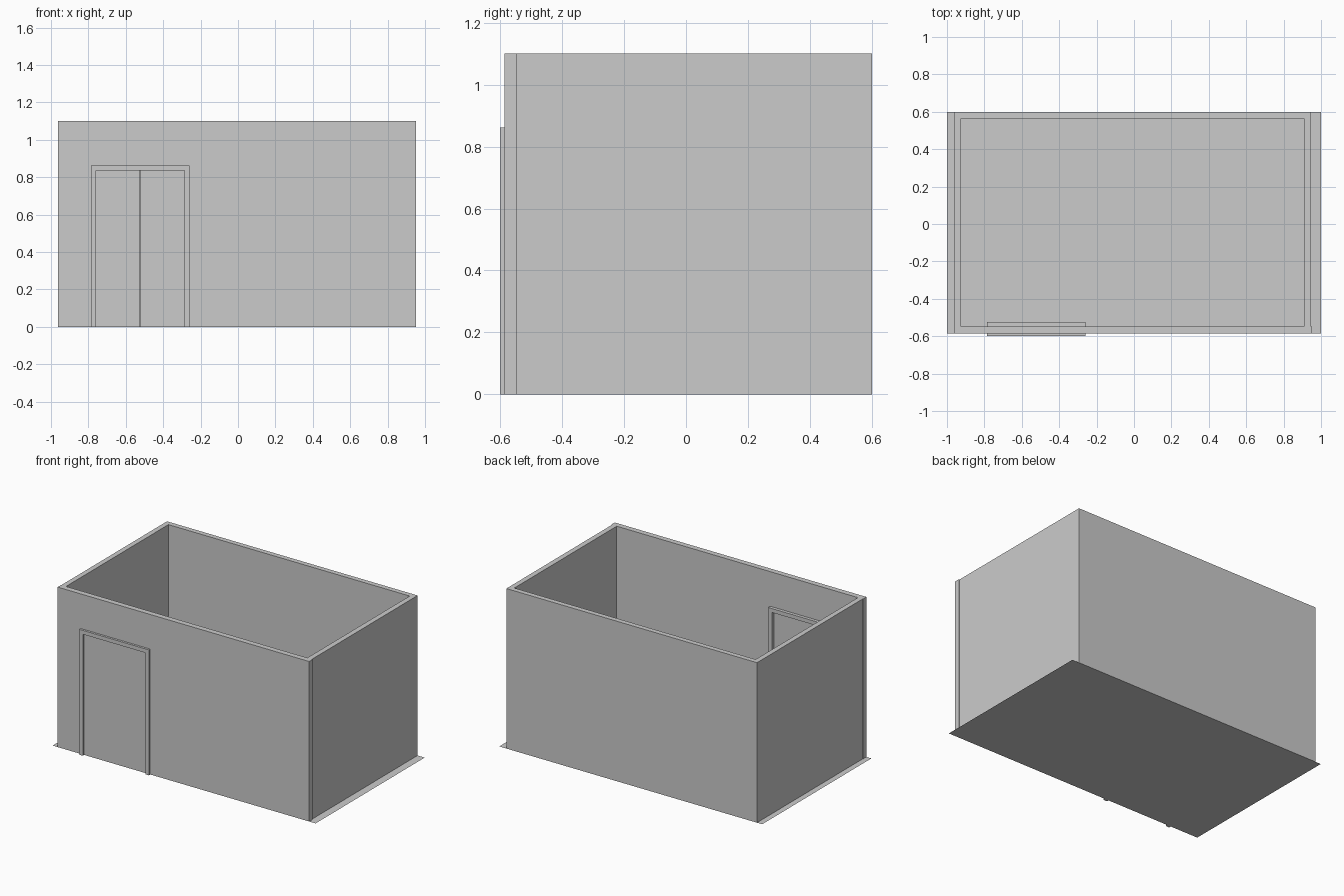
import bpy, bmesh

if "Cube" in bpy.data.objects:
    bpy.data.objects.remove(bpy.data.objects["Cube"])


def prism(name, pts, axis, lo, hi):
    """Extrude a closed 2D outline along 'y' (pts are x,z) or 'z' (pts are x,y)."""
    bm = bmesh.new()
    if axis == 'y':
        vs = [bm.verts.new((a, lo, b)) for a, b in pts]
    else:
        vs = [bm.verts.new((a, b, lo)) for a, b in pts]
    face = bm.faces.new(vs)
    if hi != lo:
        ext = bmesh.ops.extrude_face_region(bm, geom=[face], use_keep_orig=True)
        new = [g for g in ext['geom'] if isinstance(g, bmesh.types.BMVert)]
        d = hi - lo
        bmesh.ops.translate(bm, verts=new, vec=(0, d, 0) if axis == 'y' else (0, 0, d))
        bmesh.ops.recalc_face_normals(bm, faces=bm.faces)
    me = bpy.data.meshes.new(name)
    bm.to_mesh(me)
    bm.free()
    ob = bpy.data.objects.new(name, me)
    bpy.context.collection.objects.link(ob)
    return ob


def arch(x0, x1, top, a0, a1, a_top):
    """Upside-down U outline: outer box with a doorway open at the bottom."""
    return [(x0, 0), (x0, top), (x1, top), (x1, 0),
            (a1, 0), (a1, a_top), (a0, a_top), (a0, 0)]


H = 1.1
FRONT, INNER_FRONT, BACK = -0.585, -0.547, 0.6
DOOR_L, DOOR_R, DOOR_TOP = -0.76, -0.285, 0.835
TRIM = 0.027

# Floor sheet, extending past the side walls
prism("floor", [(-1, FRONT), (1, FRONT), (1, BACK), (-1, BACK)], 'z', 0, 0)

# Back and side walls as one U-shaped plan
prism("back_and_side_walls",
      [(-0.96, INNER_FRONT), (-0.96, BACK), (0.946, BACK), (0.946, INNER_FRONT),
       (0.91, INNER_FRONT), (0.91, 0.565), (-0.925, 0.565), (-0.925, INNER_FRONT)],
      'z', 0, H)

# Front wall, slightly wider than the side walls, with a doorway
prism("front_wall", arch(-0.962, 0.951, H, DOOR_L, DOOR_R, DOOR_TOP), 'y', FRONT, INNER_FRONT)

# Door frame standing proud of the wall on both sides
prism("door_frame",
      arch(DOOR_L - TRIM, DOOR_R + TRIM, DOOR_TOP + TRIM, DOOR_L, DOOR_R, DOOR_TOP),
      'y', -0.6, -0.525)

# Double door leaves meeting in the middle
mid = (DOOR_L + DOOR_R) / 2
for side, a, b in (("left", DOOR_L, mid - 0.001), ("right", mid + 0.001, DOOR_R)):
    prism(f"door_leaf_{side}", [(a, 0), (a, DOOR_TOP), (b, DOOR_TOP), (b, 0)],
          'y', FRONT, INNER_FRONT)
